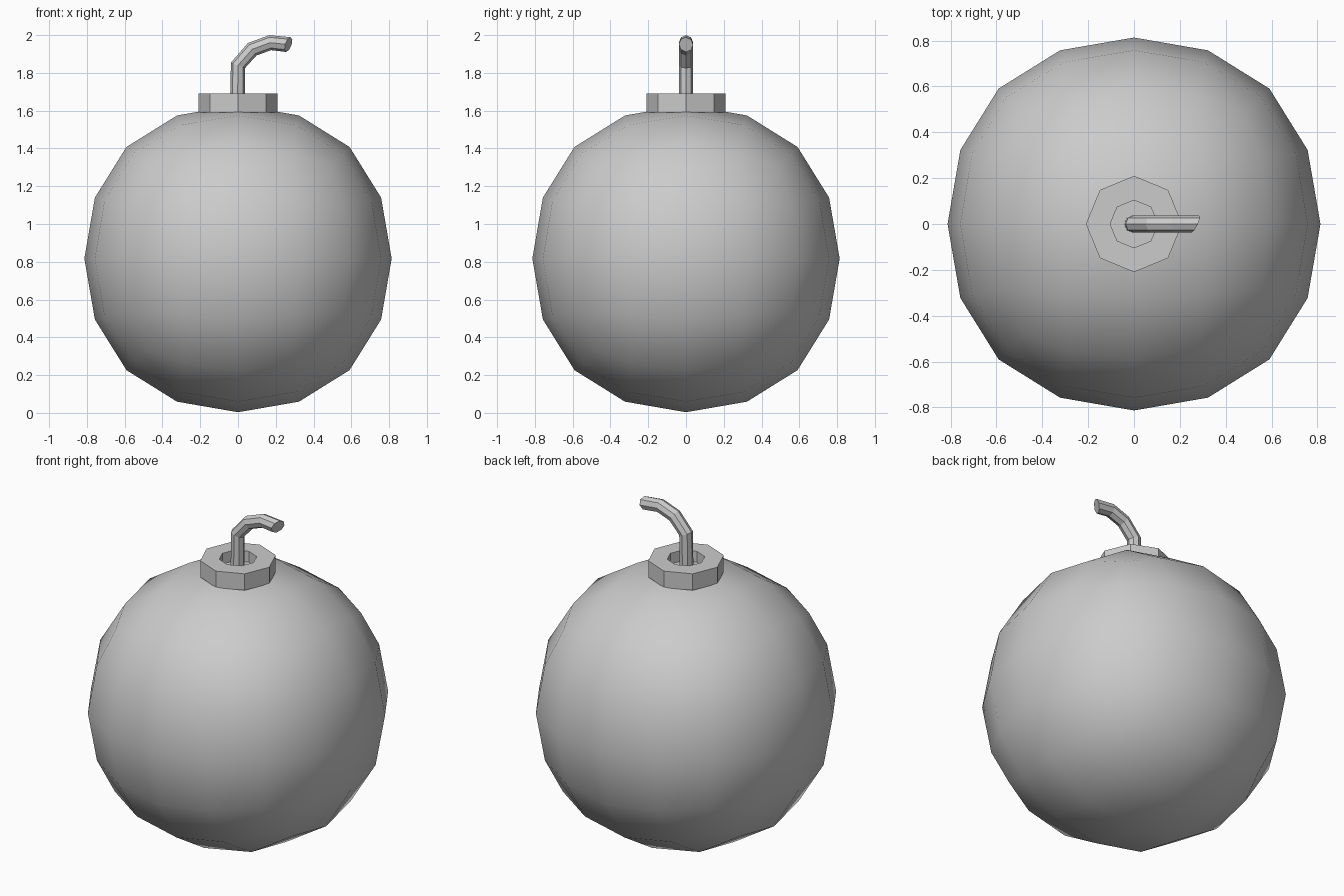
import bpy, bmesh, math
from mathutils import Vector

if "Cube" in bpy.data.objects:
    bpy.data.objects.remove(bpy.data.objects["Cube"])


def make_object(name, bm):
    bmesh.ops.recalc_face_normals(bm, faces=bm.faces)
    mesh = bpy.data.meshes.new(name)
    bm.to_mesh(mesh)
    bm.free()
    obj = bpy.data.objects.new(name, mesh)
    bpy.context.collection.objects.link(obj)
    return obj


def bridge(bm, a, b):
    n = len(a)
    for i in range(n):
        bm.faces.new((a[i], a[(i + 1) % n], b[(i + 1) % n], b[i]))


# Round body: a cube smoothed into a ball with 16 edges around
bm = bmesh.new()
bmesh.ops.create_cube(bm, size=1.938)
bmesh.ops.translate(bm, verts=bm.verts, vec=(0, 0, 0.817))
for f in bm.faces:
    f.smooth = True
body = make_object("body", bm)
sub = body.modifiers.new("round", 'SUBSURF')
sub.levels = sub.render_levels = 2

# Eight-sided collar with a recessed hole
SIDES = 8
bm = bmesh.new()
rings = []
for r, z in [(0.21, 1.59), (0.21, 1.69), (0.104, 1.69), (0.104, 1.625)]:
    rings.append([bm.verts.new((r * math.cos(math.tau * i / SIDES),
                                r * math.sin(math.tau * i / SIDES), z))
                  for i in range(SIDES)])
for a, b in zip(rings, rings[1:]):
    bridge(bm, a, b)
bm.faces.new(rings[0])
bm.faces.new(rings[-1])
make_object("collar", bm)

# Bent fuse: an octagonal tube along a path in the xz plane
path = [Vector(p) for p in [(-0.003, 0, 1.61), (0, 0, 1.84), (0.075, 0, 1.925),
                            (0.17, 0, 1.96), (0.267, 0, 1.95)]]
bm = bmesh.new()
rings = []
for k, p in enumerate(path):
    before = (p - path[k - 1]).normalized() if k else Vector()
    after = (path[k + 1] - p).normalized() if k < len(path) - 1 else Vector()
    t = (before + after).normalized()
    up = Vector((-t.z, 0, t.x))
    ring = []
    for i in range(SIDES):
        a = math.tau * i / SIDES
        v = p + up * 0.04 * math.cos(a) + Vector((0, 0.038 * math.sin(a), 0))
        if k == len(path) - 1:      # slanted cut at the tip
            v += t * (0.45 * v.y + 0.2 * (v.z - p.z))
        ring.append(bm.verts.new(v))
    rings.append(ring)
for a, b in zip(rings, rings[1:]):
    bridge(bm, a, b)
bm.faces.new(rings[0])
bm.faces.new(rings[-1])
make_object("fuse", bm)
